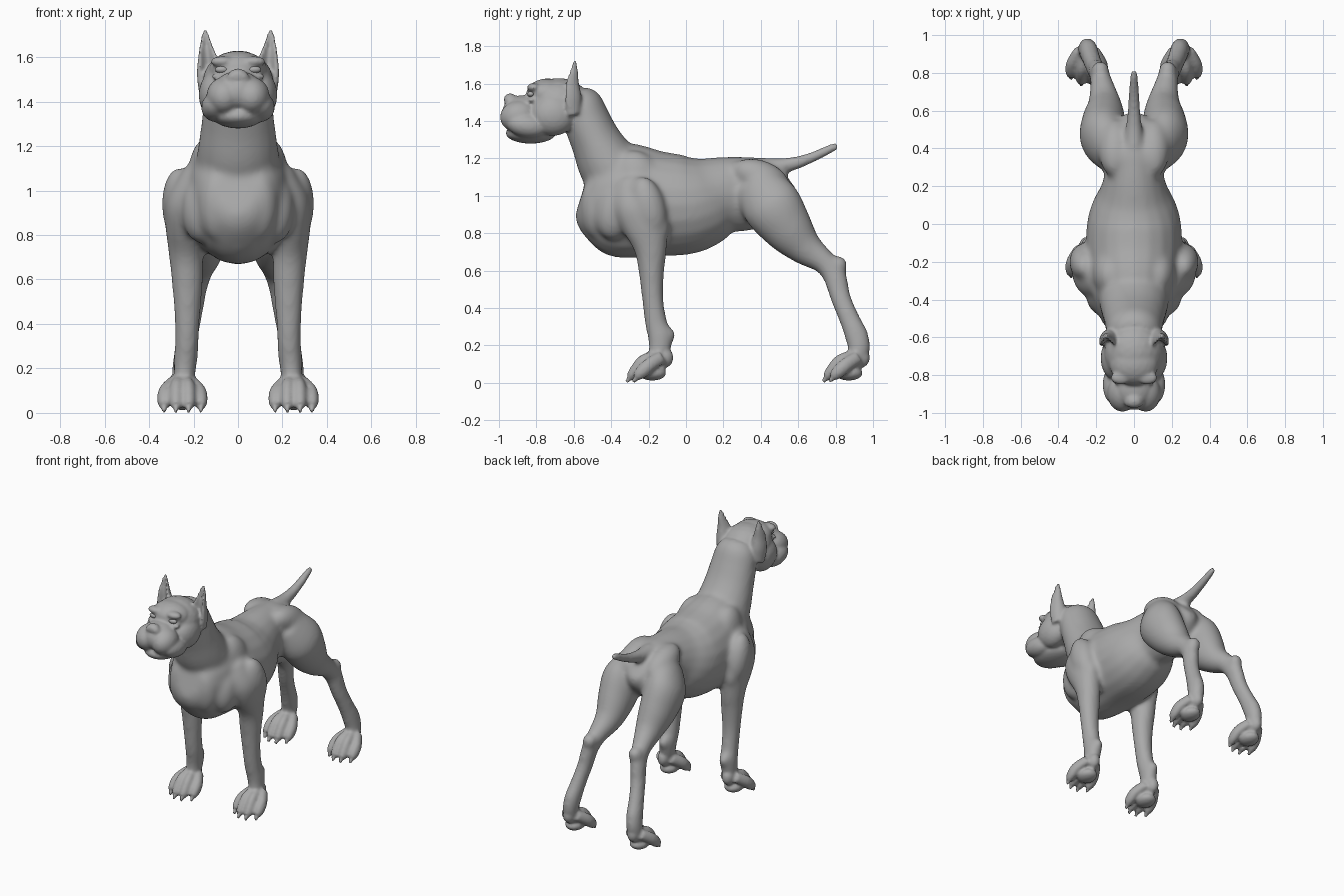
import bpy
import bmesh
import math
from mathutils import Matrix, Vector

default_cube = bpy.data.objects.get("Cube")
if default_cube:
    bpy.data.objects.remove(default_cube, do_unlink=True)

# One plain grey for the whole animal
grey = bpy.data.materials.new("plain_grey")
grey.use_nodes = True
colour = (0.4, 0.4, 0.4, 1.0)
grey.diffuse_color = colour
for node in grey.node_tree.nodes:
    if node.type == "BSDF_PRINCIPLED":
        node.inputs["Base Color"].default_value = colour
        node.inputs["Roughness"].default_value = 0.6

SIDES = (1, -1)
SEGMENTS = 20


def smooth_path(stations, steps=4):
    """Catmull-Rom interpolation of (x, y, z, width, depth) stations."""
    points = [Vector(s) for s in stations]
    points = [points[0]] + points + [points[-1]]
    result = []
    for a, b, c, d in zip(points, points[1:], points[2:], points[3:]):
        for i in range(steps):
            t = i / steps
            result.append((b * 2 + (c - a) * t + (a * 2 - b * 5 + c * 4 - d) * t ** 2
                           + (b * 3 - a - c * 3 + d) * t ** 3) / 2)
    result.append(points[-1])
    return result


def loft(bm, stations, side=1, hollow=0.0):
    """Elliptical tube; hollow presses a groove into the front of each ring."""
    path = smooth_path(stations)
    rings = []
    for i, station in enumerate(path):
        before, after = path[max(i - 1, 0)], path[min(i + 1, len(path) - 1)]
        tangent = Vector((0, after[1] - before[1], after[2] - before[2])).normalized()
        across = Vector((1, 0, 0)).cross(tangent)
        centre = Vector((station[0] * side, station[1], station[2]))
        width, depth = max(station[3], 0.003), max(station[4], 0.003)
        ring = []
        for k in range(SEGMENTS):
            angle = math.tau * k / SEGMENTS
            v = math.sin(angle)
            if v > 0:
                v *= 1 - hollow * v * v
            offset = Vector((math.cos(angle) * width, 0, 0)) + across * v * depth
            ring.append(bm.verts.new(centre + offset))
        rings.append(ring)
    for lower, upper in zip(rings, rings[1:]):
        for k in range(SEGMENTS):
            n = (k + 1) % SEGMENTS
            bm.faces.new((lower[k], lower[n], upper[n], upper[k]))
    bm.faces.new(rings[0][::-1])
    bm.faces.new(rings[-1])


def ball(bm, centre, radii, side=1, tilt=0.0):
    """Ellipsoid, tilted about the x axis."""
    place = (Matrix.Translation((centre[0] * side, centre[1], centre[2]))
             @ Matrix.Rotation(math.radians(tilt), 4, "X")
             @ Matrix.Diagonal((*radii, 1)))
    bmesh.ops.create_icosphere(bm, subdivisions=3, radius=1, matrix=place)


def make_object(name, bm):
    bmesh.ops.recalc_face_normals(bm, faces=bm.faces)
    mesh = bpy.data.meshes.new(name)
    bm.to_mesh(mesh)
    bm.free()
    for polygon in mesh.polygons:
        polygon.use_smooth = True
    mesh.materials.append(grey)
    obj = bpy.data.objects.new(name, mesh)
    bpy.context.collection.objects.link(obj)
    return obj


def make_fused(name, bm, voxel, rounds):
    """Overlapping parts become one skin with softened joins."""
    obj = make_object(name, bm)
    fuse = obj.modifiers.new("fuse_parts", "REMESH")
    fuse.mode = "VOXEL"
    fuse.voxel_size = voxel
    fuse.use_smooth_shade = True
    soften = obj.modifiers.new("soften_joins", "SMOOTH")
    soften.factor = 0.5
    soften.iterations = rounds
    return obj


def add_torso(bm):
    # y, belly height, back height, half width
    outline = [(-.56, .9, 1.1, .08), (-.52, .79, 1.19, .16), (-.42, .69, 1.27, .215),
               (-.3, .665, 1.28, .24), (-.15, .675, 1.24, .255), (0, .685, 1.22, .25),
               (.1, .73, 1.215, .225), (.2, .8, 1.21, .175), (.3, .81, 1.21, .15),
               (.42, .84, 1.205, .15), (.52, .93, 1.17, .1), (.56, 1.02, 1.13, .05)]
    loft(bm, [(0, y, (low + high) / 2, half, (high - low) / 2)
              for y, low, high, half in outline])
    # Tail
    loft(bm, [(0, .4, 1.16, .05, .045), (0, .54, 1.165, .042, .04),
              (0, .66, 1.2, .032, .032), (0, .79, 1.26, .026, .026),
              (0, .815, 1.272, .016, .016)])
    # Neck
    loft(bm, [(0, -.3, 1.02, .2, .17), (0, -.41, 1.16, .185, .165),
              (0, -.48, 1.29, .167, .137), (0, -.53, 1.4, .155, .127),
              (0, -.57, 1.49, .14, .12), (0, -.6, 1.54, .1, .08)])
    for side in SIDES:
        # Shoulder blade, upper arm, point of shoulder, breast and rump muscles
        ball(bm, (.13, -.25, 1.07), (.095, .13, .18), side, 20)
        ball(bm, (.265, -.2, .94), (.078, .09, .17), side, 15)
        ball(bm, (.17, -.37, .92), (.085, .11, .16), side, -15)
        ball(bm, (.09, -.48, .94), (.09, .085, .17), side)
        ball(bm, (.1, .4, 1.1), (.09, .16, .09), side, -20)


def add_legs(bm):
    foreleg = [(.19, -.31, 1.1, .05, .07), (.24, -.27, .97, .08, .12),
               (.245, -.22, .85, .082, .125), (.235, -.19, .72, .078, .09),
               (.228, -.185, .6, .072, .07), (.228, -.178, .45, .06, .058),
               (.23, -.16, .32, .054, .061), (.235, -.14, .25, .055, .066),
               (.24, -.14, .18, .05, .06), (.248, -.165, .09, .05, .05)]
    hindleg = [(.12, .36, 1.09, .08, .11), (.16, .45, .96, .125, .16),
               (.16, .55, .82, .115, .135), (.155, .64, .72, .088, .095),
               (.17, .74, .645, .063, .065), (.187, .795, .57, .052, .064),
               (.205, .825, .46, .049, .056), (.225, .87, .35, .049, .056),
               (.24, .912, .25, .052, .064), (.248, .925, .17, .05, .059),
               (.25, .89, .09, .05, .05)]
    for side in SIDES:
        loft(bm, foreleg, side)
        loft(bm, hindleg, side)
        # Elbow, back of wrist, hock and rear pastern knob
        ball(bm, (.255, -.135, .83), (.045, .045, .08), side)
        ball(bm, (.235, -.09, .255), (.035, .036, .045), side)
        ball(bm, (.178, .815, .63), (.048, .05, .05), side, 30)
        ball(bm, (.24, .94, .26), (.035, .038, .045), side)


def add_head(bm):
    # Skull, forehead, muzzle bridge, muzzle front, lower jaw and nose
    ball(bm, (0, -.68, 1.485), (.16, .17, .145))
    ball(bm, (0, -.74, 1.545), (.13, .115, .083))
    ball(bm, (0, -.87, 1.47), (.1, .105, .068))
    ball(bm, (0, -.91, 1.44), (.09, .075, .08))
    ball(bm, (0, -.83, 1.335), (.115, .135, .056))
    ball(bm, (0, -.94, 1.515), (.045, .035, .034))
    for side in SIDES:
        # Cheek, hanging lip, jowl, nostril wing, brow and lower eyelid
        ball(bm, (.095, -.71, 1.43), (.082, .12, .11), side)
        ball(bm, (.062, -.895, 1.425), (.08, .1, .085), side, 10)
        ball(bm, (.1, -.85, 1.375), (.066, .11, .065), side, -10)
        ball(bm, (.026, -.945, 1.51), (.024, .026, .024), side)
        ball(bm, (.07, -.815, 1.58), (.055, .035, .024), side)
        ball(bm, (.075, -.825, 1.512), (.045, .026, .017), side)
        # Pricked ear, hollow at the front
        loft(bm, [(.12, -.61, 1.43, .055, .055), (.13, -.625, 1.52, .055, .068),
                  (.137, -.625, 1.6, .042, .055), (.145, -.61, 1.67, .024, .034),
                  (.147, -.6, 1.725, .01, .014)], side, hollow=1.2)


def add_paw(bm, x, y, side):
    # Pad and heel
    ball(bm, (x, y - .03, .052), (.062, .075, .04), side)
    ball(bm, (x, y + .035, .135), (.04, .048, .055), side)
    # Four arched toes, each with a claw
    for spread in (-.075, -.026, .026, .075):
        outer = abs(spread) > .05
        ty, tip = y + (.035 if outer else 0), x + spread * 1.1
        loft(bm, [(x + spread * .5, ty - .01, .14, .03, .034),
                  (x + spread, ty - .075, .1 if outer else .115, .031, .037),
                  (tip, ty - .12, .06, .031, .036),
                  (tip, ty - .15, .032, .024, .024)], side)
        loft(bm, [(tip, ty - .13, .04, .016, .016),
                  (tip, ty - .155, .022, .014, .015),
                  (tip, ty - .168, .002, .009, .009)], side)


# Trunk, neck and legs, strongly softened so that muscles flow together
trunk = bmesh.new()
add_torso(trunk)
add_legs(trunk)
trunk_object = make_fused("trunk", trunk, 0.014, 12)
evaluated = trunk_object.evaluated_get(bpy.context.evaluated_depsgraph_get())
trunk_mesh = bpy.data.meshes.new_from_object(evaluated)
bpy.data.objects.remove(trunk_object, do_unlink=True)

# Head and paws keep more detail and are fused onto the trunk
skin = bmesh.new()
add_head(skin)
for side in SIDES:
    add_paw(skin, .25, -.15, side)
    add_paw(skin, .25, .9, side)
skin.from_mesh(trunk_mesh)
bpy.data.meshes.remove(trunk_mesh)
make_fused("dog_body", skin, 0.0095, 5)

# Eyes
for label, side in zip(("left", "right"), SIDES):
    eye = bmesh.new()
    ball(eye, (.072, -.828, 1.544), (.032, .02, .017), side)
    make_object(label + "_eye", eye)
